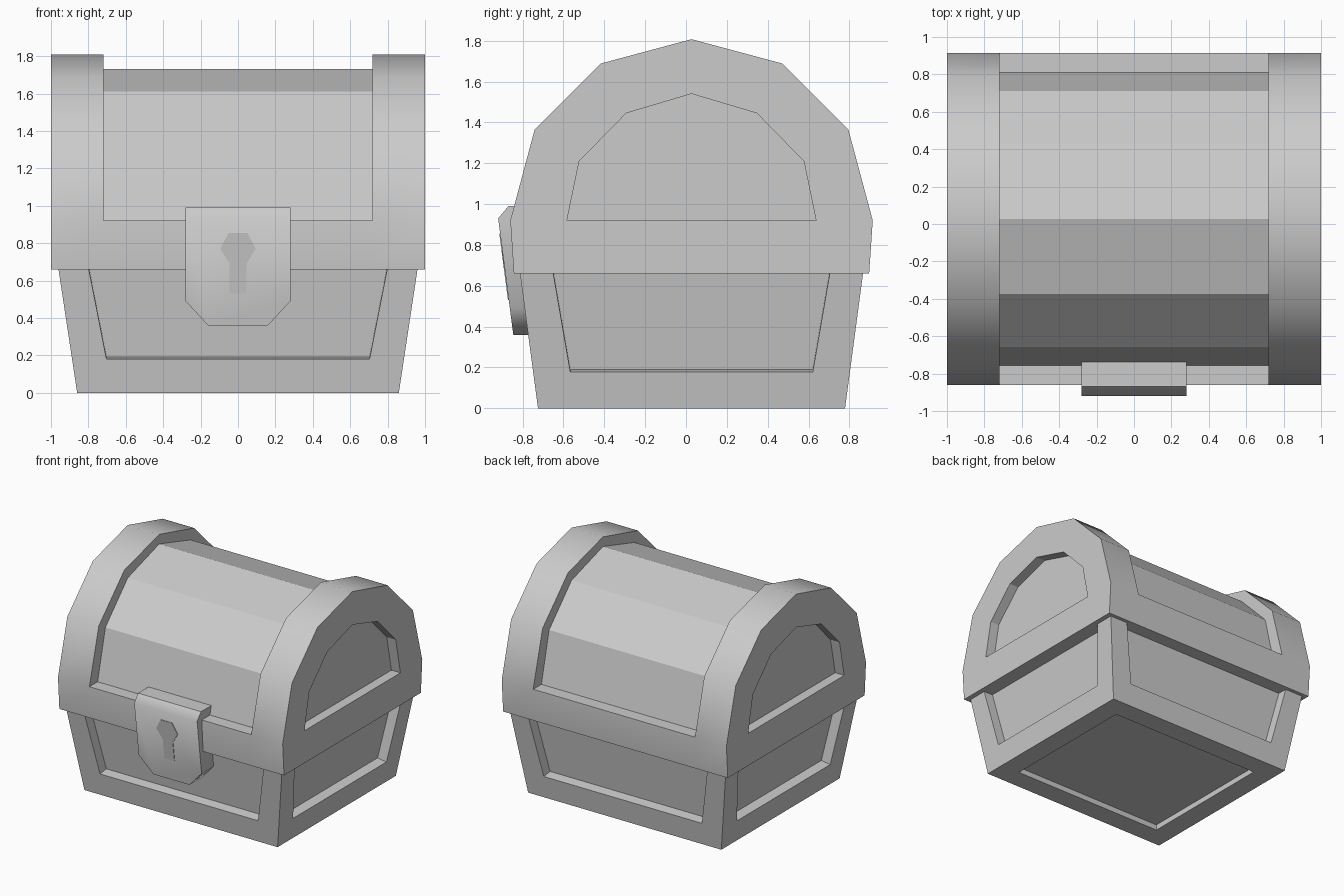
import bpy, bmesh, math

cube = bpy.data.objects.get("Cube")
if cube:
    bpy.data.objects.remove(cube)

CY = 0.027          # depth centre of the box
RIM = 0.66          # lower edge of the lid
SPRING = 0.92       # height where the lid arch starts

grey = bpy.data.materials.new("plain grey")
grey.use_nodes = True
tone = (0.6, 0.6, 0.6, 1)
grey.diffuse_color = tone
grey.node_tree.nodes["Principled BSDF"].inputs["Base Color"].default_value = tone


def finish(name, bm, angle=35):
    """Mark sharp edges, then turn the bmesh into an object."""
    bmesh.ops.recalc_face_normals(bm, faces=bm.faces)
    for e in bm.edges:
        e.smooth = e.calc_face_angle(math.pi) < math.radians(angle)
    mesh = bpy.data.meshes.new(name)
    bm.to_mesh(mesh)
    bm.free()
    mesh.materials.append(grey)
    obj = bpy.data.objects.new(name, mesh)
    bpy.context.collection.objects.link(obj)
    return obj


def bridge(bm, a, b, closed=False, smooth=False):
    """Quads between two rows of vertices."""
    for i in range(len(a) if closed else len(a) - 1):
        j = (i + 1) % len(a)
        bm.faces.new((a[i], a[j], b[j], b[i])).smooth = smooth


def arch(half):
    """Full front-to-back arch from its front half (depth, height)."""
    pts = [(-d, h) for d, h in half] + [(d, h) for d, h in half[-2::-1]]
    return [(CY + y, SPRING + h) for y, h in pts]


def row(bm, x, pts):
    return [bm.verts.new((x, y, z)) for y, z in pts]


# Tapered base with a sunken panel on the four sides and underneath
bm = bmesh.new()
bmesh.ops.create_cube(bm, size=2)
for v in bm.verts:
    top = v.co.z > 0
    v.co.x *= 0.996 if top else 0.86
    v.co.y = CY + v.co.y * (0.872 if top else 0.752)
    v.co.z = 0.9 if top else 0
bm.normal_update()
panels = [f for f in bm.faces if f.normal.z < 0.5]
bmesh.ops.inset_individual(bm, faces=panels, thickness=0.24)
bm.normal_update()
for f in panels:
    sink = f.normal * (0.045 if f.normal.z < -0.5 else 0.08)
    new = bmesh.ops.extrude_discrete_faces(bm, faces=[f])["faces"][0]
    bmesh.ops.translate(bm, verts=new.verts, vec=-sink)
finish("base", bm)

# Lid: smooth arched end bands, front and back belt, sunken middle and ends
R = 0.8875
outer = arch([(R * math.cos(a), R * math.sin(a))
              for a in (math.radians(30 * i) for i in range(4))])
middle = arch([(0.783, 0), (0.685, 0.40), (0.40, 0.69), (0, 0.81)])
end = arch([(0.61, 0), (0.55, 0.29), (0.32, 0.525), (0, 0.62)])
profile = [(CY - 0.87, RIM)] + outer + [(CY + 0.87, RIM)]

bm = bmesh.new()
rings = [row(bm, x, profile) for x in (-1, -0.72, 0.72, 1)]
bridge(bm, rings[0], rings[1], closed=True, smooth=True)
bridge(bm, rings[2], rings[3], closed=True, smooth=True)
left, right = rings[1], rings[2]
for part in (slice(0, 2), slice(-2, None)):
    bridge(bm, left[part], right[part], smooth=True)
bm.faces.new((left[0], right[0], right[-1], left[-1]))

# Middle panel with its walls and ledges
inner = [row(bm, x, middle) for x in (-0.72, 0.72)]
bridge(bm, *inner)
for ring, arc in zip((left, right), inner):
    bridge(bm, ring[1:-1], arc)
for i in (0, -1):
    k = 1 if i == 0 else -2
    bm.faces.new((left[k], right[k], inner[1][i], inner[0][i]))

# Sunken panels in both ends
for ring, side in ((rings[0], -1), (rings[3], 1)):
    edge = row(bm, side, end)
    floor = row(bm, side * 0.92, end)
    bridge(bm, ring[1:-1], edge)
    bm.faces.new((ring[0], ring[1], edge[0], edge[-1], ring[-2], ring[-1]))
    bridge(bm, edge, floor, closed=True)
    bm.faces.new(floor)
finish("lid", bm)


def lock_front(z):
    return -0.92 + 0.13 * (0.93 - z)


# Lock plate with clipped lower corners and a bevelled top
half = [(0.16, 0.36), (0.28, 0.49), (0.28, 0.93)]
outline = half + [(-x, z) for x, z in reversed(half)]
bm = bmesh.new()
front = [bm.verts.new((x, lock_front(z), z)) for x, z in outline]
back = [bm.verts.new((x, -0.735 + 0.08 * (0.93 - z), z)) for x, z in outline]
bridge(bm, front[:3], back[:3], smooth=True)
bridge(bm, front[3:], back[3:], smooth=True)
bm.faces.new((front[0], front[-1], back[-1], back[0]))
bm.faces.new(front)
bm.faces.new(back)
crest = [bm.verts.new((s * 0.28, y, 0.99)) for y in (-0.87, -0.735) for s in (1, -1)]
bm.faces.new((front[2], front[3], crest[1], crest[0]))
bm.faces.new((crest[0], crest[1], crest[3], crest[2]))
bm.faces.new((back[2], back[3], crest[3], crest[2]))
for i, c in ((2, 0), (3, 1)):
    bm.faces.new((front[i], back[i], crest[c + 2], crest[c]))
for f in bm.faces:
    f.smooth = True
finish("lock_plate", bm, 50)

# Keyhole as a thin flat plate
half = [(0.045, 0.53), (0.045, 0.69), (0.095, 0.77), (0.05, 0.855)]
shape = half + [(-x, z) for x, z in reversed(half)]
bm = bmesh.new()
near = [bm.verts.new((x, lock_front(z) - 0.004, z)) for x, z in shape]
far = [bm.verts.new((x, lock_front(z) + 0.002, z)) for x, z in shape]
bridge(bm, near, far, closed=True)
bm.faces.new(near)
bm.faces.new(far)
finish("keyhole", bm)
